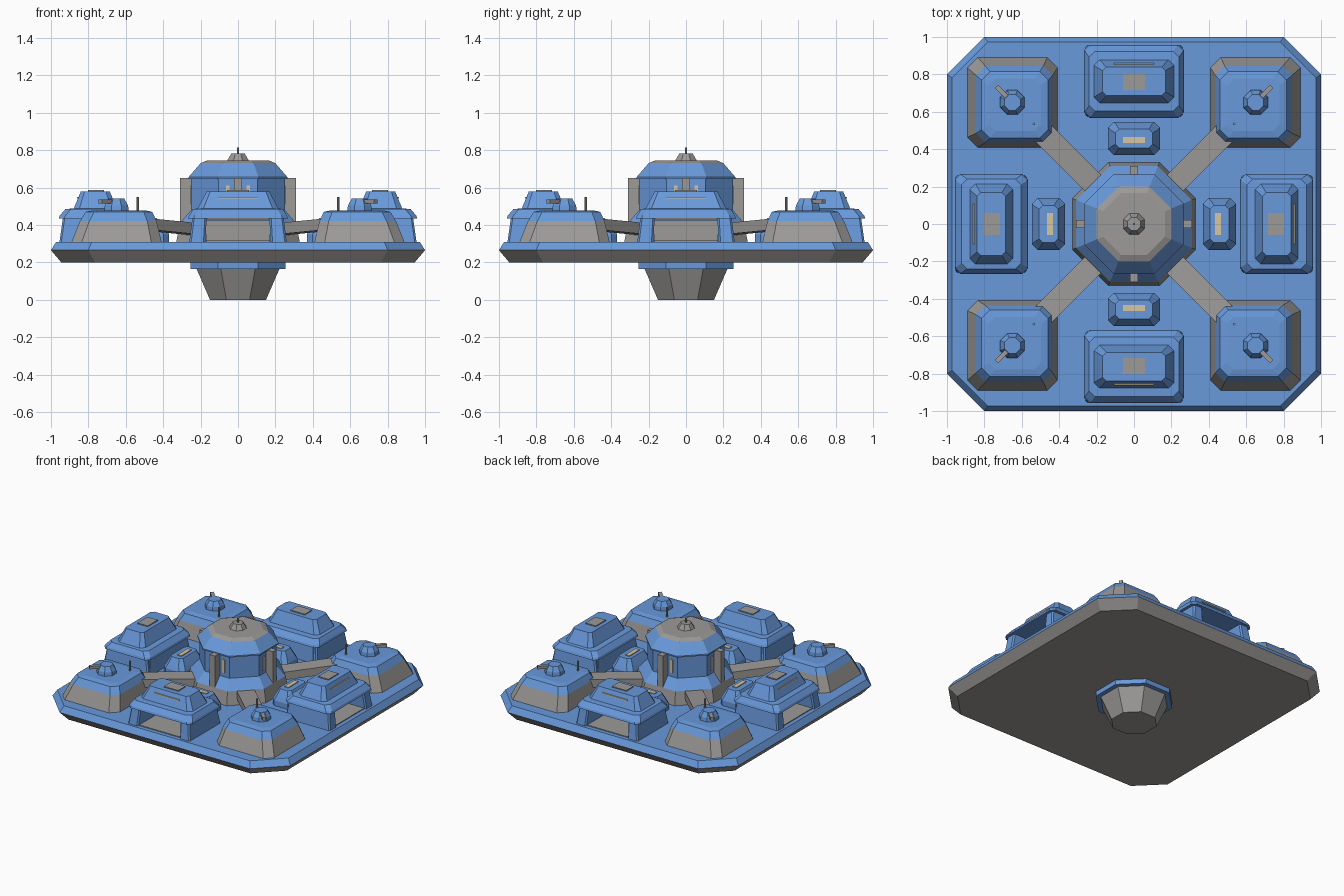
import bpy, bmesh, math
from mathutils import Matrix, Vector

if "Cube" in bpy.data.objects:
    bpy.data.objects.remove(bpy.data.objects["Cube"])


def material(name, rgb):
    m = bpy.data.materials.new(name)
    m.diffuse_color = (*rgb, 1)
    m.use_nodes = True
    m.node_tree.nodes["Principled BSDF"].inputs["Base Color"].default_value = m.diffuse_color
    return m


BLUE, GRAY, BEIGE = 0, 1, 2
MATS = [material("blue panel", (0.14, 0.32, 0.71)),
        material("warm gray metal", (0.335, 0.325, 0.315)),
        material("beige light", (0.68, 0.57, 0.36))]
OCT = 2 - math.sqrt(2)   # corner cut that makes a square a regular octagon


def loft(name, levels, colors, matrix=None):
    """Stack chamfered rectangles (cx, cy, half x, half y, cut, z); one colour per band."""
    bm = bmesh.new()
    rings = []
    for cx, cy, hx, hy, c, z in levels:
        pts = []
        for sx, sy in ((1, 1), (-1, 1), (-1, -1), (1, -1)):
            pair = [(sx * hx, sy * (hy - c)), (sx * (hx - c), sy * hy)]
            if c == 0:
                pair = pair[:1]
            pts += pair if sx * sy > 0 else pair[::-1]
        rings.append([bm.verts.new((cx + x, cy + y, z)) for x, y in pts])
    for a, b, col in zip(rings, rings[1:], colors):
        for i in range(len(a)):
            j = (i + 1) % len(a)
            bm.faces.new((a[i], a[j], b[j], b[i])).material_index = col
    bm.faces.new(rings[0][::-1]).material_index = colors[0]
    bm.faces.new(rings[-1]).material_index = colors[-1]
    bmesh.ops.recalc_face_normals(bm, faces=bm.faces)
    mesh = bpy.data.meshes.new(name)
    bm.transform(matrix or Matrix())
    bm.to_mesh(mesh)
    bm.free()
    for m in MATS:
        mesh.materials.append(m)
    ob = bpy.data.objects.new(name, mesh)
    bpy.context.collection.objects.link(ob)
    return ob


def octs(name, profile, colors, matrix=None, cx=0, cy=0):
    """Octagonal part from (apothem, z) pairs."""
    return loft(name, [(cx, cy, a, a, a * OCT, z) for a, z in profile], colors, matrix)


def box(name, x0, x1, y0, y1, z0, z1, color, matrix=None):
    cx, cy, hx, hy = (x0 + x1) / 2, (y0 + y1) / 2, (x1 - x0) / 2, (y1 - y0) / 2
    return loft(name, [(cx, cy, hx, hy, 0, z) for z in (z0, z1)], [color], matrix)


def tapers(name, cy, levels, colors, matrix):
    return loft(name, [(0, cy + dy, hx, hy, c, z) for dy, hx, hy, c, z in levels], colors, matrix)


# platform and lower pod
loft("platform", [(0, 0, 0.945, 0.945, 0.18, 0.20), (0, 0, 1, 1, 0.2, 0.265),
                  (0, 0, 0.972, 0.972, 0.19, 0.31)], [GRAY, BLUE])
octs("pod_collar", [(0.255, 0.165), (0.255, 0.20)], [BLUE])
octs("lower_pod", [(0.15, 0), (0.222, 0.166)], [GRAY])

# central tower
octs("tower_body", [(0.33, 0.31), (0.31, 0.41), (0.25, 0.48), (0.25, 0.65)],
     [GRAY, BLUE, BLUE])
octs("tower_roof", [(0.265, 0.645), (0.265, 0.655), (0.20, 0.73), (0.165, 0.745)],
     [BLUE, BLUE, GRAY])
octs("tower_cap", [(0.06, 0.74), (0.035, 0.783)], [GRAY])
octs("tower_mast", [(0.006, 0.78), (0.006, 0.813)], [GRAY])

for k in range(4):
    R = Matrix.Rotation(k * math.pi / 2, 4, 'Z')

    # tower pillars and slit windows
    box("tower_pillar", -0.022, 0.022, -0.31, -0.245, 0.40, 0.65, GRAY, R)
    for s in (-1, 1):
        box("tower_window", s * 0.055 - 0.01, s * 0.055 + 0.01, -0.254, -0.248, 0.51, 0.61, BEIGE, R)

    # hangar: two legs, rear block, door, floor
    for s in (-1, 1):
        loft("hangar_leg", [(s * 0.218, -0.765, 0.043, 0.19, 0.01, 0.305),
                            (s * 0.205, -0.765, 0.038, 0.17, 0.01, 0.445)], [BLUE], R)
    tapers("hangar_rear", -0.65, [(0, 0.24, 0.075, 0.01, 0.305), (0, 0.23, 0.06, 0.01, 0.445)], [BLUE], R)
    box("hangar_door", -0.172, 0.172, -0.735, -0.70, 0.31, 0.425, GRAY, R)
    box("hangar_floor", -0.172, 0.172, -0.94, -0.72, 0.308, 0.316, GRAY, R)
    box("hangar_door_light", -0.165, 0.165, -0.738, -0.70, 0.43, 0.437, BEIGE, R)
    # hangar roof with vent plate and light strip
    tapers("hangar_roof", -0.763, [(0, 0.267, 0.195, 0.03, 0.435), (0, 0.262, 0.19, 0.03, 0.45),
                                   (0, 0.24, 0.16, 0.03, 0.485), (0, 0.215, 0.115, 0.03, 0.488),
                                   (0, 0.168, 0.077, 0.02, 0.58)], [BLUE] * 4, R)
    box("roof_vent", -0.06, 0.06, -0.803, -0.717, 0.579, 0.587, GRAY, R)
    box("roof_light_strip", -0.107, 0.107, -0.861, -0.85, 0.541, 0.549, BEIGE, R)

    # small block with skylight
    tapers("utility_block", -0.457, [(0, 0.138, 0.088, 0.03, 0.305), (0, 0.138, 0.088, 0.03, 0.35),
                                     (0, 0.125, 0.075, 0.03, 0.38), (0, 0.10, 0.05, 0.02, 0.43)],
           [BLUE] * 3, R)
    box("skylight", -0.06, 0.06, -0.466, -0.434, 0.428, 0.436, BEIGE, R)

    # corner building, leaning slightly inward
    def c(o, h, cut, z):
        return (-o, -o, h, h, cut, z)
    loft("corner_building", [c(0.65, 0.242, 0.055, 0.305), c(0.64, 0.205, 0.05, 0.42),
                             c(0.637, 0.178, 0.045, 0.47), c(0.637, 0.14, 0.035, 0.478)],
         [GRAY, BLUE, BLUE], R)
    octs("turret_base", [(0.066, 0.475), (0.062, 0.505), (0.042, 0.54)], [BLUE, BLUE], R, -0.65, -0.65)
    octs("corner_mast", [(0.007, 0.47), (0.007, 0.55)], [GRAY], R, -0.535, -0.535)

    # diagonal parts: turret barrel and access bridge
    D = R @ Matrix.Rotation(-math.pi / 4, 4, 'Z')
    box("turret_barrel", -0.013, 0.013, -1.04, -0.91, 0.515, 0.537, GRAY, D)
    tilt = (D @ Matrix.Translation(Vector((0, -0.48, 0.388)))
            @ Matrix.Rotation(math.radians(-4), 4, 'X'))
    box("access_bridge", -0.062, 0.062, -0.205, 0.21, -0.03, 0.03, GRAY, tilt)
